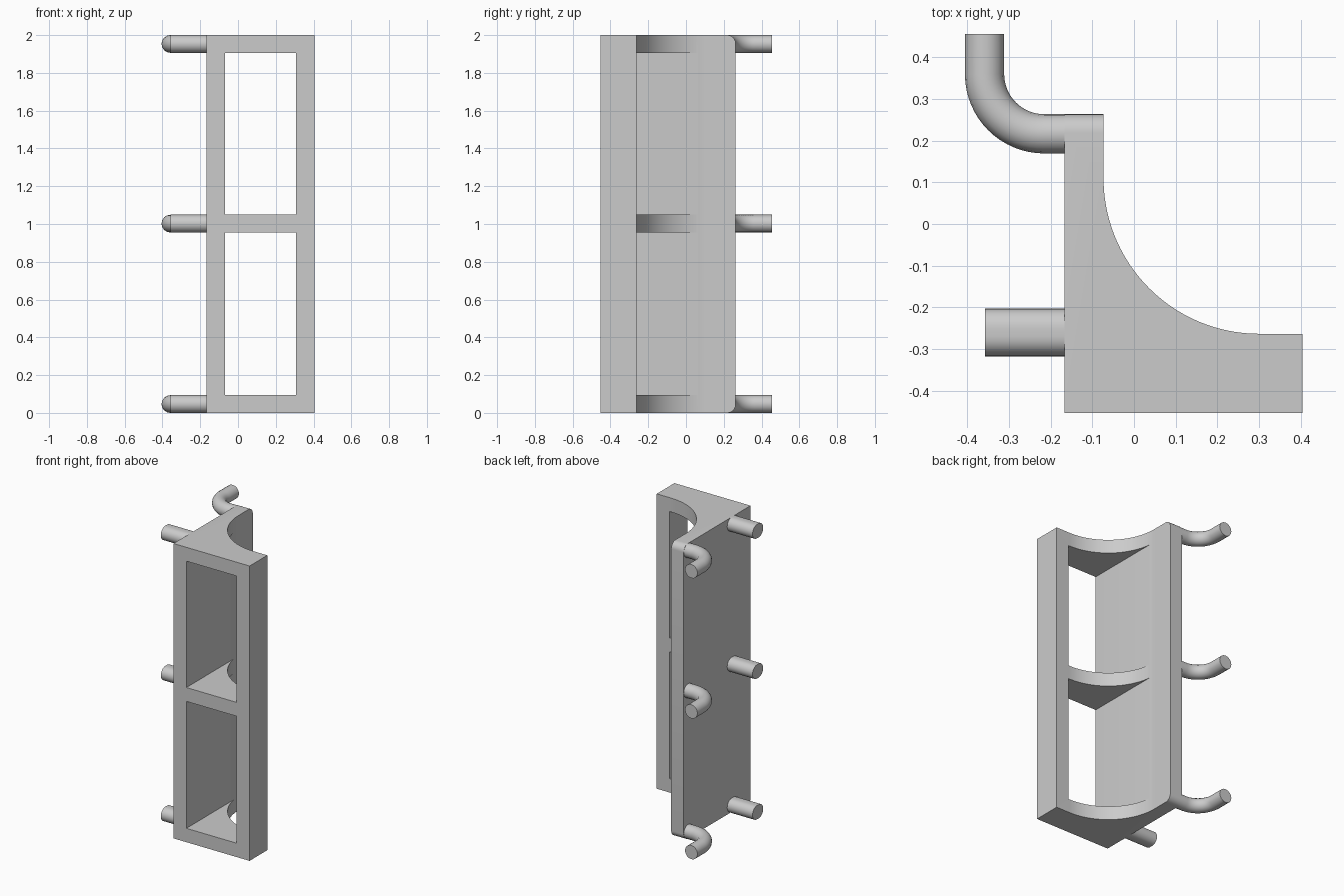
import bpy, bmesh, math
from mathutils import Vector

if "Cube" in bpy.data.objects:
    bpy.data.objects.remove(bpy.data.objects["Cube"], do_unlink=True)

GREY = (0.6, 0.6, 0.6, 1)
mat = bpy.data.materials.new("plain grey")
mat.use_nodes = True
mat.diffuse_color = GREY
mat.node_tree.nodes["Principled BSDF"].inputs["Base Color"].default_value = GREY

LEFT, RIGHT, FRONT, BACK = -0.167, 0.404, -0.453, 0.263
R = 0.047                          # hook radius, also the edge rounding
LEVELS = (R, 1.002, 2 - R)         # centre heights of shelves, hooks and pegs


def activate(obj):
    bpy.ops.object.select_all(action="DESELECT")
    obj.select_set(True)
    bpy.context.view_layer.objects.active = obj


def smooth(obj):
    activate(obj)
    bpy.ops.object.shade_smooth_by_angle(angle=math.radians(30))


def prism(name, outline, offset, round_back=False):
    """Extrude a closed outline of 3D points along an offset."""
    bm = bmesh.new()
    face = bm.faces.new([bm.verts.new(p) for p in outline])
    top = bmesh.ops.extrude_face_region(bm, geom=[face])["geom"]
    bmesh.ops.translate(bm, vec=offset, verts=[v for v in top if isinstance(v, bmesh.types.BMVert)])
    bmesh.ops.recalc_face_normals(bm, faces=bm.faces)
    if round_back:
        edges = [e for e in bm.edges if all(v.co.y > BACK - 0.001 for v in e.verts)
                 and abs(e.verts[0].co.x - e.verts[1].co.x) > 0.01]
        bmesh.ops.bevel(bm, geom=edges, offset=R * 0.95, segments=8, profile=0.5, affect="EDGES")
    mesh = bpy.data.meshes.new(name)
    bm.to_mesh(mesh)
    bm.free()
    obj = bpy.data.objects.new(name, mesh)
    bpy.context.collection.objects.link(obj)
    mesh.materials.append(mat)
    return obj


def arc(cx, cy, r, start, end, steps):
    angles = [math.radians(start + (end - start) * i / steps) for i in range(steps + 1)]
    return [(cx + r * math.cos(a), cy + r * math.sin(a)) for a in angles]


# Frame: scooped outline pulled to full height, then two bays cut through
scoop = arc(0.3, 0.11, 0.373, 180, 270, 40)
outline = [(LEFT, FRONT), (LEFT, BACK), (-0.073, BACK)] + scoop + [(RIGHT, -0.263), (RIGHT, FRONT)]
frame = prism("shelf_frame", [(x, y, 0) for x, y in outline], Vector((0, 0, 2)), True)
for low, high in zip(LEVELS, LEVELS[1:]):
    bay = [(-0.07, -1, low + R), (0.307, -1, low + R), (0.307, -1, high - R), (-0.07, -1, high - R)]
    cutter = prism("bay_cutter", bay, Vector((0, 2, 0)))
    mod = frame.modifiers.new("bay", "BOOLEAN")
    mod.operation, mod.solver, mod.object = "DIFFERENCE", "EXACT", cutter
    activate(frame)
    bpy.ops.object.modifier_apply(modifier=mod.name)
    bpy.data.objects.remove(cutter, do_unlink=True)
smooth(frame)


def hook(name, z):
    """Round bar leaving the side panel and bending to the back."""
    path = [(LEFT + 0.01, BACK - R)] + arc(-0.215, 0.359, 0.143, 270, 180, 16) + [(-0.358, 0.455)]
    curve = bpy.data.curves.new(name, "CURVE")
    curve.dimensions = "3D"
    curve.bevel_depth, curve.bevel_resolution, curve.use_fill_caps = R, 6, True
    spline = curve.splines.new("POLY")
    spline.points.add(len(path) - 1)
    for point, (x, y) in zip(spline.points, path):
        point.co = (x, y, z, 1)
    curve.materials.append(mat)
    obj = bpy.data.objects.new(name, curve)
    bpy.context.collection.objects.link(obj)
    activate(obj)
    bpy.ops.object.convert(target="MESH")
    smooth(bpy.context.object)


# Hooks and flat-sided pegs at each shelf level
for level, z in zip(("lower", "middle", "upper"), LEVELS):
    hook(level + "_hook", z)
    section = arc(-0.25, z, R, -90, 90, 14) + arc(-0.27, z, R, 90, 270, 14)
    smooth(prism(level + "_peg", [(-0.357, y, h) for y, h in section], Vector((0.2, 0, 0))))
